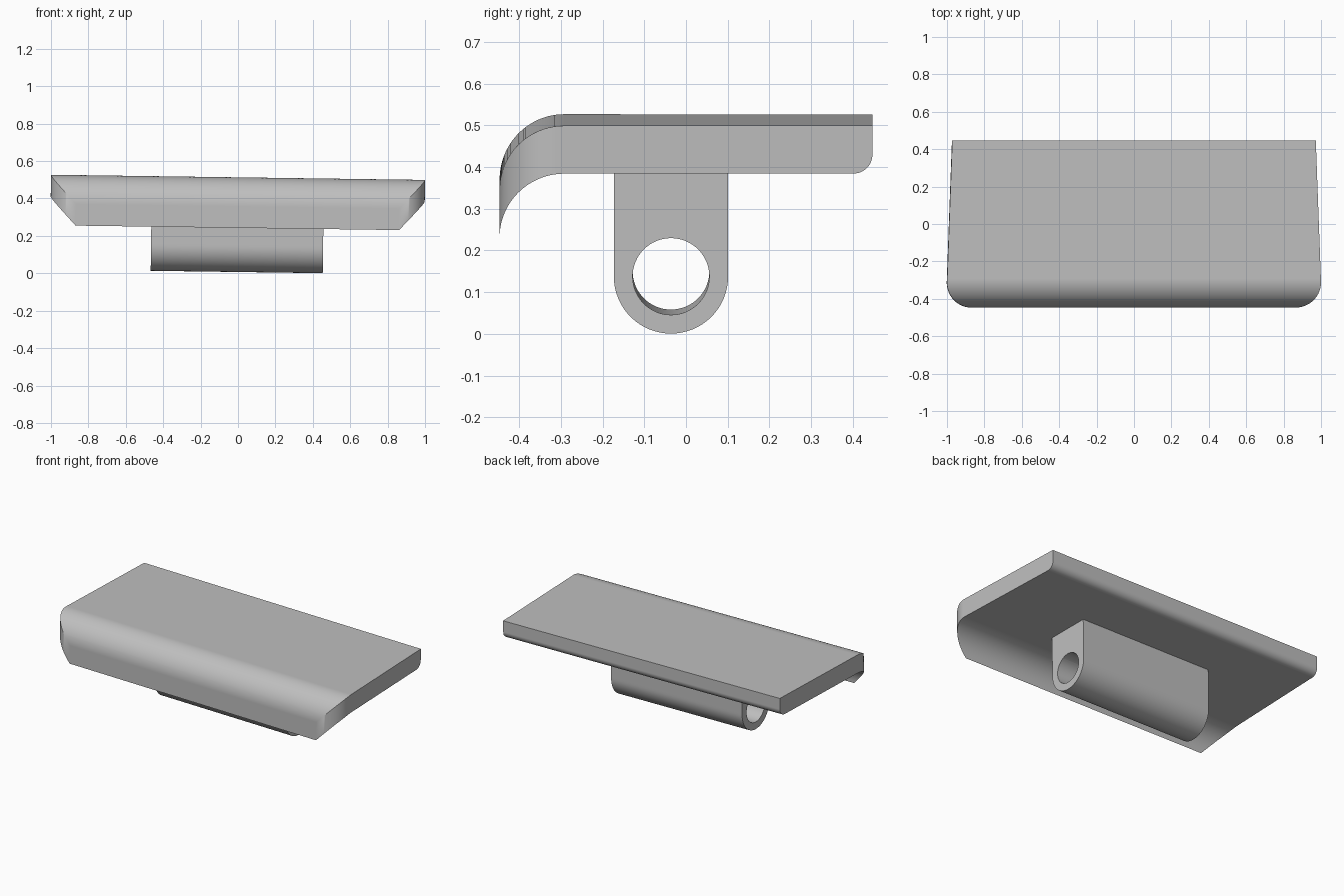
import bpy
import bmesh
from math import sin, cos, pi, sqrt, atan2
from mathutils import Matrix

cube = bpy.data.objects.get("Cube")
if cube:
    bpy.data.objects.remove(cube, do_unlink=True)

grey = bpy.data.materials.new("satin grey")
grey.use_nodes = True
grey.diffuse_color = (0.52, 0.52, 0.52, 1)
grey.node_tree.nodes["Principled BSDF"].inputs["Base Color"].default_value = (0.52, 0.52, 0.52, 1)

# The whole assembly leans very slightly to its left
TILT = Matrix.Translation((-0.007, 0, 0)) @ Matrix.Rotation(0.0138, 4, 'Y')
HALF_DEPTH = 0.447
TOP, UNDER = 0.513, 0.398
CURL, CORNER, BACK_ROUND = 0.155, 0.135, 0.045


def finish(bm, name):
    bmesh.ops.recalc_face_normals(bm, faces=bm.faces)
    mesh = bpy.data.meshes.new(name)
    bm.to_mesh(mesh)
    bm.free()
    mesh.transform(TILT)
    mesh.materials.append(grey)
    obj = bpy.data.objects.new(name, mesh)
    bpy.context.collection.objects.link(obj)
    bpy.ops.object.select_all(action='DESELECT')
    obj.select_set(True)
    bpy.context.view_layer.objects.active = obj
    bpy.ops.object.shade_smooth_by_angle(angle=pi / 6)
    weighted = obj.modifiers.new("flat face normals", 'WEIGHTED_NORMAL')
    weighted.keep_sharp = True
    return obj


def bridge(bm, loop_a, loop_b):
    n = len(loop_a)
    for i in range(n):
        j = (i + 1) % n
        bm.faces.new((loop_a[i], loop_a[j], loop_b[j], loop_b[i]))


def half_width(y):
    # Rounded front corners, then sides that taper toward the back
    start = CORNER - HALF_DEPTH
    if y < start:
        return 1 - CORNER + sqrt(max(0, CORNER ** 2 - (y - start) ** 2))
    return 1 - 0.028 * (y - start) / (HALF_DEPTH - start)


# Plate with a curled front lip: rectangular sections lofted from front to back
STEPS = 32
sections = []
for i in range(STEPS + 1):
    a = i / STEPS * pi / 2
    drop = CURL * (1 - sin(a))
    sections.append((-HALF_DEPTH + CURL * (1 - cos(a)), UNDER - drop, TOP - drop))
for i in range(13):
    a = i / 12 * pi / 2
    sections.append((HALF_DEPTH - BACK_ROUND * (1 - sin(a)),
                     UNDER + BACK_ROUND * (1 - cos(a)), TOP))

bm = bmesh.new()
loops = []
for y, low, high in sections:
    w = half_width(y)
    loops.append([bm.verts.new(p) for p in
                  ((-w, y, low), (w, y, low), (w, y, high), (-w, y, high))])
for first, second in zip(loops, loops[1:]):
    bridge(bm, first, second)
bm.faces.new(loops[0])
bm.faces.new(loops[-1])
finish(bm, "curled_plate")

# Bracket: round-bottomed block with a through bore
MID_Y, BORE_Z = -0.036, 0.144
OUTER, BORE, HALF_LENGTH = 0.137, 0.092, 0.46
rise = UNDER + 0.002 - BORE_Z
corner = atan2(rise, OUTER)
angles = sorted([i * pi / 32 for i in range(64)] + [corner, pi - corner])


def outer_radius(a):
    if sin(a) <= 0:
        return OUTER
    return 1 / max(abs(cos(a)) / OUTER, sin(a) / rise)


def ring(bm, x, radius):
    return [bm.verts.new((x, MID_Y + radius(a) * cos(a), BORE_Z + radius(a) * sin(a)))
            for a in angles]


bm = bmesh.new()
outer_right, outer_left = [ring(bm, s * HALF_LENGTH, outer_radius) for s in (-1, 1)]
bore_right, bore_left = [ring(bm, s * HALF_LENGTH, lambda a: BORE) for s in (-1, 1)]
bridge(bm, outer_right, outer_left)
bridge(bm, outer_left, bore_left)
bridge(bm, bore_left, bore_right)
bridge(bm, bore_right, outer_right)
finish(bm, "bored_bracket")
